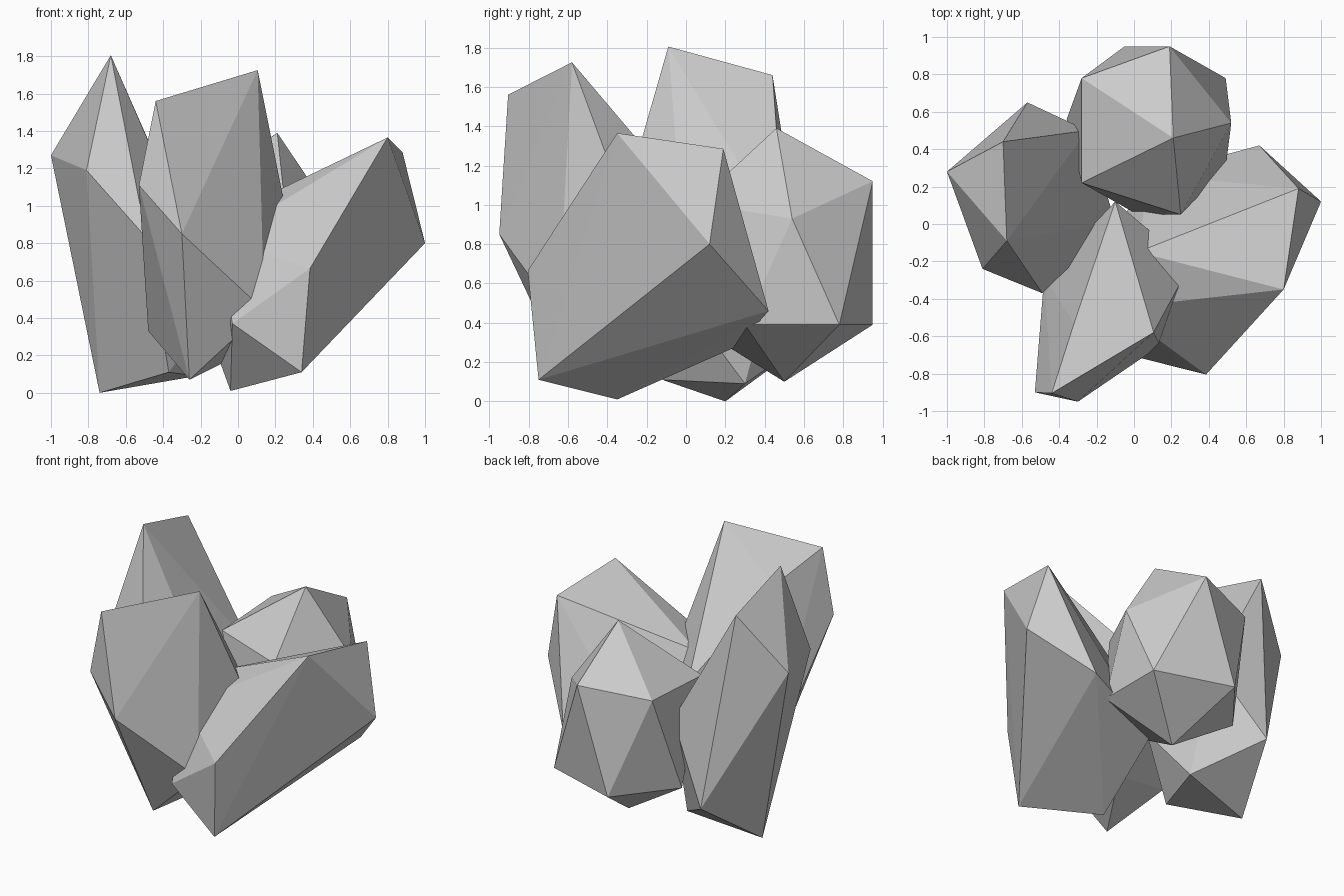
import bpy, bmesh


def rock(name, points):
    """Faceted boulder: convex skin stretched over a few corner points."""
    bm = bmesh.new()
    for p in points:
        bm.verts.new(p)
    res = bmesh.ops.convex_hull(bm, input=bm.verts)
    loose = {g for g in res["geom_interior"] + res["geom_unused"]
             if isinstance(g, bmesh.types.BMVert)}
    bmesh.ops.delete(bm, geom=list(loose), context='VERTS')
    bmesh.ops.recalc_face_normals(bm, faces=bm.faces)
    mesh = bpy.data.meshes.new(name)
    bm.to_mesh(mesh)
    bm.free()
    obj = bpy.data.objects.new(name, mesh)
    bpy.context.collection.objects.link(obj)
    return obj


# tall leaning rock on the left: crown, waist, foot
rock("left_rock", [
    (-.68, -.09, 1.805), (-.70, .44, 1.66), (-1.0, .28, 1.27), (-.81, -.24, 1.19),
    (-.49, -.37, .83), (-.25, .50, .83), (-.10, .01, .48), (-.57, .65, .33),
    (-.74, .20, 0), (-.22, .30, .09), (-.37, -.12, .11)])

# blade-shaped rock at the front
rock("front_rock", [
    (.105, -.58, 1.725), (-.44, -.905, 1.56), (-.32, -.53, 1.40), (-.53, -.90, 1.11),
    (-.30, -.95, .85), (.30, -.22, .75), (-.10, .12, .90), (-.48, -.28, .33),
    (.14, -.65, .44), (.0, -.15, .20), (-.26, -.58, .07)])

# rounded twenty-sided rock at the back
rock("back_rock", [
    (.21, .46, 1.39),
    (.19, .95, 1.12), (-.28, .78, 1.07), (-.28, .22, 1.04), (.25, .05, 1.01), (.52, .54, .93),
    (-.05, .95, .39), (.49, .78, .39), (.49, .30, .39), (-.36, .56, .39), (.02, .05, .38),
    (.10, .50, .10)])

# rock leaning out to the right
rock("right_rock", [
    (.80, -.35, 1.365), (.88, .19, 1.285), (.02, -.15, .99), (1.0, .12, .80),
    (-.10, -.45, .82), (.385, -.805, .665), (-.03, -.70, .37), (.67, .42, .46),
    (-.20, -.20, .45), (.08, .26, .28), (.34, -.75, .11), (-.04, -.35, .01)])
